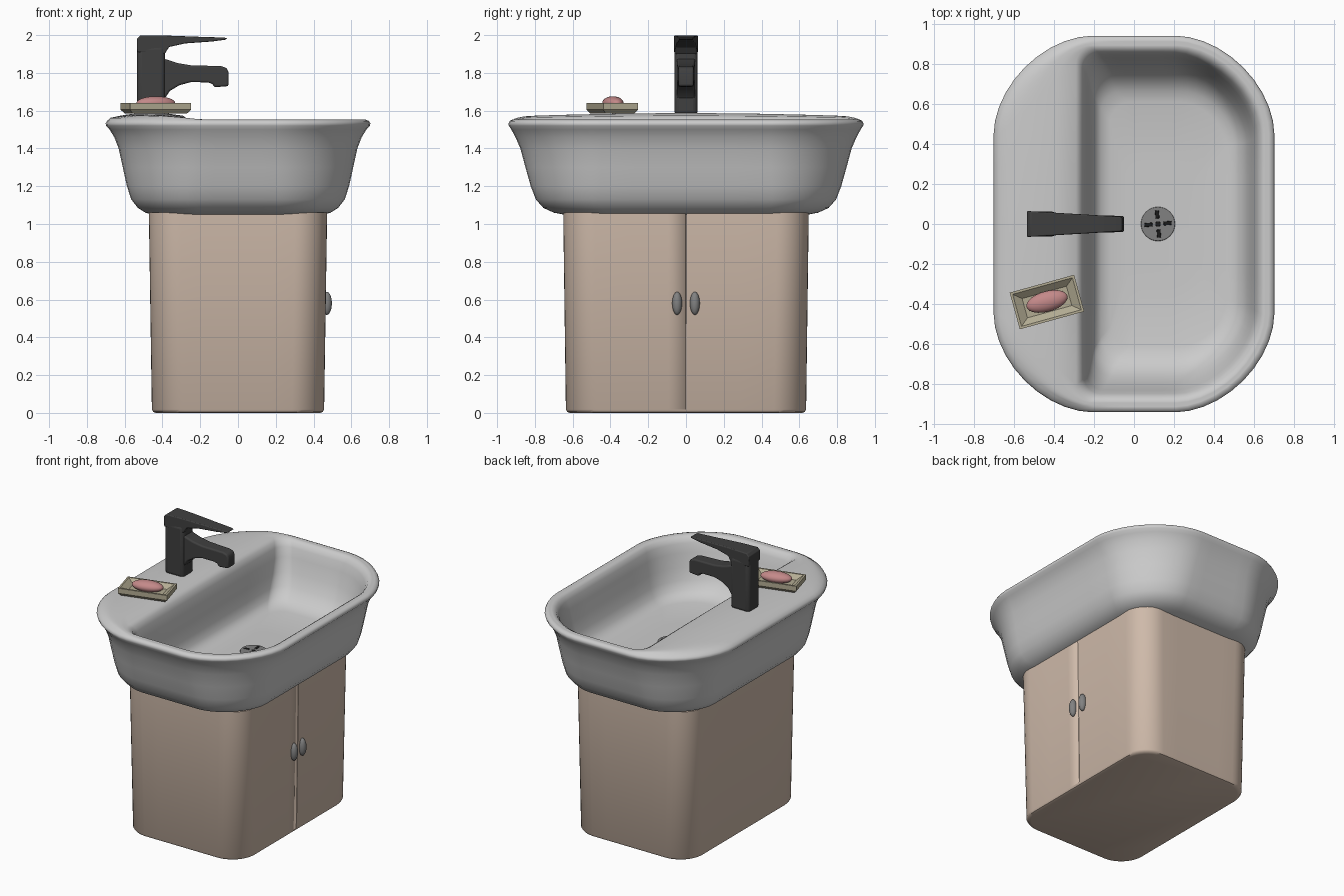
import bpy, bmesh, math
from mathutils import Matrix

if "Cube" in bpy.data.objects:
    bpy.data.objects.remove(bpy.data.objects["Cube"])


def paint(ob, name, rgb):
    m = bpy.data.materials.get(name) or bpy.data.materials.new(name)
    m.diffuse_color = (*rgb, 1)
    m.use_nodes = True
    m.node_tree.nodes["Principled BSDF"].inputs["Base Color"].default_value = m.diffuse_color
    ob.data.materials.append(m)


def finish(bm, name, mat=None, bevel=0, angle=40):
    bmesh.ops.recalc_face_normals(bm, faces=bm.faces)
    me = bpy.data.meshes.new(name)
    bm.to_mesh(me)
    bm.free()
    ob = bpy.data.objects.new(name, me)
    bpy.context.collection.objects.link(ob)
    if mat:
        paint(ob, *mat)
    if bevel:
        b = ob.modifiers.new("bevel", 'BEVEL')
        b.width, b.segments, b.limit_method = bevel, 4, 'ANGLE'
    bpy.ops.object.select_all(action='DESELECT')
    ob.select_set(True)
    bpy.context.view_layer.objects.active = ob
    bpy.ops.object.shade_smooth_by_angle(angle=math.radians(angle))
    return ob


def ring(x0, x1, hy, rl, rr, p=1.0, n=10, side=5):
    """Rounded rectangle with separate left and right corner radii."""
    pts = []
    for q, (sx, sy) in enumerate([(1, 1), (-1, 1), (-1, -1), (1, -1)]):
        r = rr if sx > 0 else rl
        cx, cy = (x1 - r if sx > 0 else x0 + r), sy * (hy - r)
        for i in range(n + 1):
            t = math.pi / 2 * i / n
            if q % 2:
                t = math.pi / 2 - t
            c, s = max(math.cos(t), 0) ** p, max(math.sin(t), 0) ** p
            pts.append((cx + sx * r * c, cy + sy * r * s))
    out, m = [], n + 1
    for q in range(4):
        arc = pts[q * m:(q + 1) * m]
        a, b = arc[-1], pts[((q + 1) % 4) * m]
        out += arc + [(a[0] + (b[0] - a[0]) * k / side, a[1] + (b[1] - a[1]) * k / side)
                      for k in range(1, side)]
    return out


def loft(rings):
    bm = bmesh.new()
    vs = [[bm.verts.new(c) for c in r] for r in rings]
    for a, b in zip(vs, vs[1:]):
        for i in range(len(a)):
            j = (i + 1) % len(a)
            bm.faces.new((a[i], a[j], b[j], b[i]))
    bm.faces.new(vs[0])
    bm.faces.new(vs[-1])
    return bm


def prism(profile, w0, w1):
    """XZ profile given width in y, tapering from w0 to w1 along x."""
    xs = [p[0] for p in profile]
    lo, hi = min(xs), max(xs)
    bm = bmesh.new()
    sides = [[bm.verts.new((x, s * (w0 + (w1 - w0) * (x - lo) / (hi - lo)), z))
              for x, z in profile] for s in (-1, 1)]
    for i in range(len(profile)):
        j = (i + 1) % len(profile)
        bm.faces.new((sides[0][i], sides[0][j], sides[1][j], sides[1][i]))
    for s in sides:
        bm.faces.new(s)
    return bm


def box(c, size, rot=0):
    bm = bmesh.new()
    bmesh.ops.create_cube(bm, size=1, matrix=Matrix.Translation(c) @ Matrix.Rotation(rot, 4, 'Z')
                          @ Matrix.Diagonal((*size, 1)))
    return bm


def ball(c, radii, rot=0):
    bm = bmesh.new()
    bmesh.ops.create_uvsphere(bm, u_segments=32, v_segments=20, radius=1,
                              matrix=Matrix.Translation(c) @ Matrix.Rotation(rot, 4, 'Z')
                              @ Matrix.Diagonal((*radii, 1)))
    return bm


WOOD = ("wood", (0.62, 0.49, 0.40))
DARK = ("dark metal", (0.05, 0.05, 0.05))
STEEL = ("steel", (0.22, 0.22, 0.22))
BLACK = ("black", (0.01, 0.01, 0.01))


# Basin: outer shell, raised tap deck, then the bowl
def deck(x, y):
    t = min(max((-0.14 - x) / 0.25, 0), 1)
    return 0.035 * t * t * (3 - 2 * t) * (1 - 0.5 * (y / 0.9) ** 2)


rings = []


def add(x0, x1, hy, rl, rr, z, lift=0):
    rings.append([(x, y, z + lift * deck(x, y)) for x, y in ring(x0, x1, hy, rl, rr, 1.12)])


for hx, hy, r, z in [(.44, .62, .24, 1.045), (.49, .70, .28, 1.06), (.53, .755, .31, 1.085),
                     (.565, .795, .34, 1.13), (.588, .822, .37, 1.2), (.61, .85, .40, 1.3),
                     (.632, .877, .43, 1.4), (.655, .903, .455, 1.46), (.68, .925, .475, 1.5),
                     (.698, .938, .485, 1.52), (.701, .94, .485, 1.532), (.694, .934, .48, 1.545)]:
    add(-hx, hx, hy, r, r, z)
for t, lift in [(0, .3), (.15, .65), (.3, .9), (.5, 1), (.75, 1), (1, .95)]:
    add(-.675 + .385 * t, .678 - .03 * t, .918 - .033 * t, .47 - .39 * t, .47 - .04 * t, 1.552, lift)
for x0, x1, hy, rl, rr, z, lift in [
        (-.265, .63, .865, .08, .42, 1.54, .8), (-.25, .615, .848, .08, .41, 1.51, .4),
        (-.238, .602, .83, .08, .4, 1.45, 0), (-.225, .585, .80, .09, .38, 1.36, 0),
        (-.212, .565, .76, .1, .35, 1.28, 0), (-.195, .54, .715, .1, .31, 1.225, 0),
        (-.165, .505, .665, .1, .27, 1.195, 0), (-.12, .46, .61, .1, .23, 1.182, 0),
        (-.04, .3, .3, .08, .12, 1.178, 0)]:
    add(x0, x1, hy, rl, rr, z, lift)
finish(loft(rings), "basin", angle=60)

# Drain with slots
bm = bmesh.new()
bmesh.ops.create_cone(bm, cap_ends=True, segments=40, radius1=.085, radius2=.085, depth=.02,
                      matrix=Matrix.Translation((.12, 0, 1.176)))
finish(bm, "drain", STEEL, .004)
for i in range(4):
    a = math.radians(5 + 90 * i)
    finish(box((.12 + .048 * math.cos(a), .048 * math.sin(a), 1.184), (.04, .02, .008), a),
           f"drain_slot_{i + 1}", BLACK, .003)
finish(ball((.12, 0, 1.186), (.013, .013, .003)), "drain_hole", BLACK)

# Cabinet with a groove between its two doors
cab = [[(x, y, z) for x, y in ring(-hx, hx, hy, .17, .17)]
       for hx, hy, z in [(.435, .615, 0), (.449, .629, .005), (.456, .636, .018), (.472, .65, 1.06)]]
cabinet = finish(loft(cab), "cabinet", WOOD)
cutter = finish(box((.475, 0, .55), (.04, .004, 1.3)), "door_gap_cutter")
cutter.hide_render = True
cutter.hide_set(True)
cut = cabinet.modifiers.new("door gap", 'BOOLEAN')
cut.operation, cut.object = 'DIFFERENCE', cutter
for s, n in ((-1, "left"), (1, "right")):
    finish(ball((.47, s * .047, .58), (.027, .026, .061)), f"door_knob_{n}", STEEL)

# Tap: body, lever and spout
finish(box((-.46, 0, 1.76), (.148, .124, .37)), "tap_body", DARK, .025)
lever = [(-.534, 1.91), (-.536, 1.98), (-.518, 1.999), (-.39, 1.998), (-.2, 1.991), (-.07, 1.987),
         (-.055, 1.981), (-.07, 1.975), (-.14, 1.966), (-.28, 1.956), (-.365, 1.937), (-.388, 1.9)]
finish(prism(lever, .065, .036), "tap_lever", DARK, .01)
spout = [(-.44, 1.895), (-.385, 1.873), (-.32, 1.852), (-.25, 1.84), (-.09, 1.836), (-.06, 1.826),
         (-.05, 1.805), (-.05, 1.73), (-.125, 1.724), (-.135, 1.742), (-.16, 1.75), (-.25, 1.751),
         (-.31, 1.735), (-.36, 1.705), (-.39, 1.66), (-.44, 1.65)]
finish(prism(spout, .05, .04), "tap_spout", DARK, .012)

# Soap dish and soap
rot = math.radians(15.5)
bm = bmesh.new()
place = Matrix.Translation((-.435, -.39, 0)) @ Matrix.Rotation(rot, 4, 'Z')
bm.free()
dish = []
for hx, hy, z in [(.15, .08, 1.586), (.167, .095, 1.605), (.167, .095, 1.64),
                  (.155, .083, 1.64), (.115, .05, 1.612)]:
    dish.append([place @ Matrix.Translation((sx * hx, sy * hy, z)).to_translation()
                 for sx, sy in ((1, 1), (-1, 1), (-1, -1), (1, -1))])
finish(loft(dish), "soap_dish", ("dish", (0.45, 0.41, 0.29)), angle=20)
finish(ball((-.435, -.387, 1.64), (.106, .051, .036), rot), "soap", ("soap", (0.55, 0.25, 0.25)))
